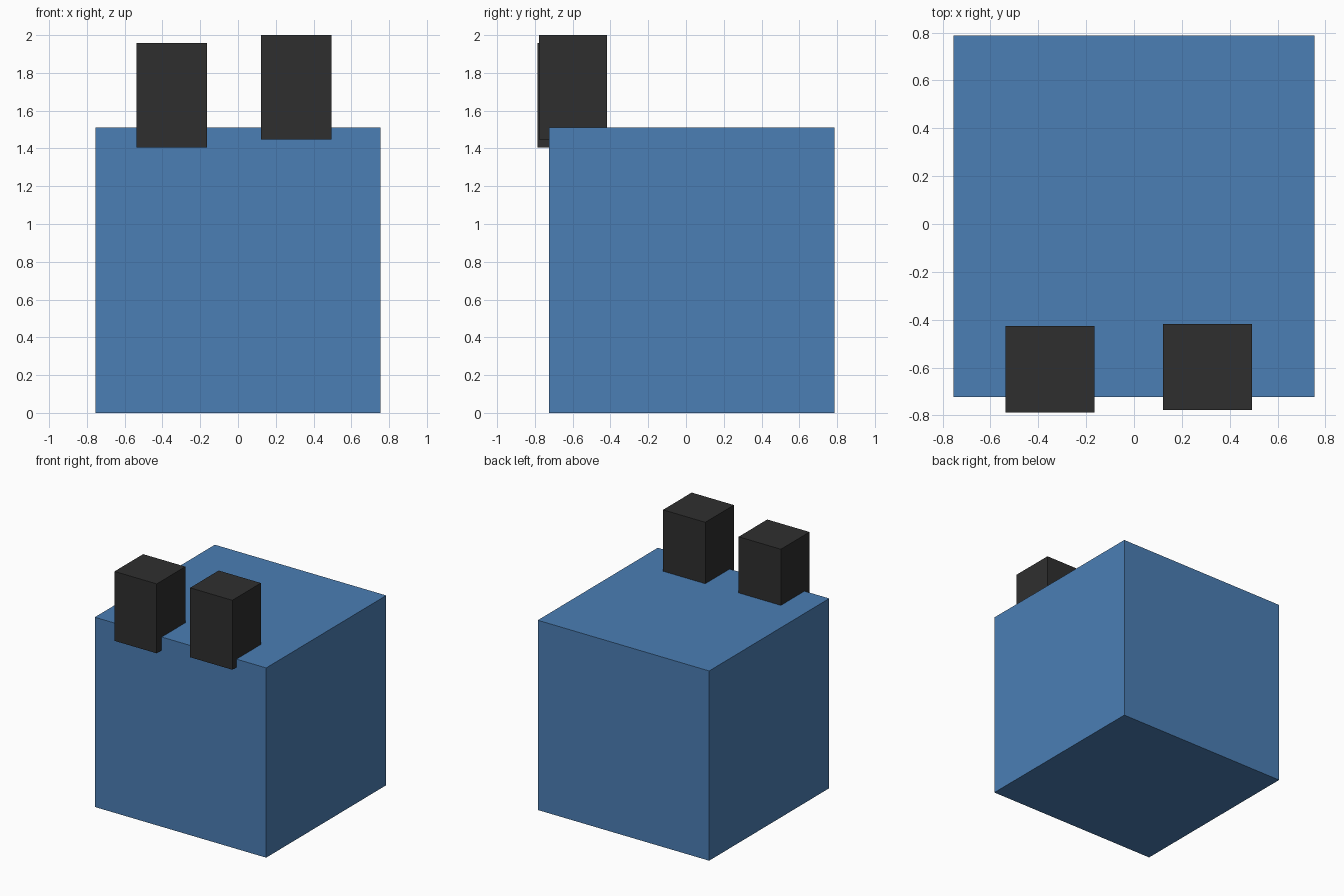
import bpy

if "Cube" in bpy.data.objects:
    bpy.data.objects.remove(bpy.data.objects["Cube"])


def material(name, color):
    mat = bpy.data.materials.new(name)
    mat.diffuse_color = color
    mat.use_nodes = True
    mat.node_tree.nodes["Principled BSDF"].inputs["Base Color"].default_value = mat.diffuse_color
    return mat


def box(name, low, high, mat):
    centre = [(a + b) / 2 for a, b in zip(low, high)]
    bpy.ops.mesh.primitive_cube_add(size=1, location=centre)
    obj = bpy.context.object
    obj.name = name
    obj.scale = [b - a for a, b in zip(low, high)]
    bpy.ops.object.transform_apply(location=False, rotation=False, scale=True)
    obj.data.materials.append(mat)
    return obj


blue = material("blue", (0.07, 0.21, 0.46, 1))
black = material("black", (0.028, 0.028, 0.028, 1))

# Cube body
box("body", (-0.755, -0.724, 0), (0.755, 0.787, 1.511), blue)

# Two upright blocks overhanging the front top edge, slightly uneven
block_size = (0.372, 0.36, 0.553)
for name, corner in (("left_block", (-0.537, -0.787, 1.405)),
                     ("right_block", (0.122, -0.777, 1.447))):
    box(name, corner, [c + s for c, s in zip(corner, block_size)], black)
